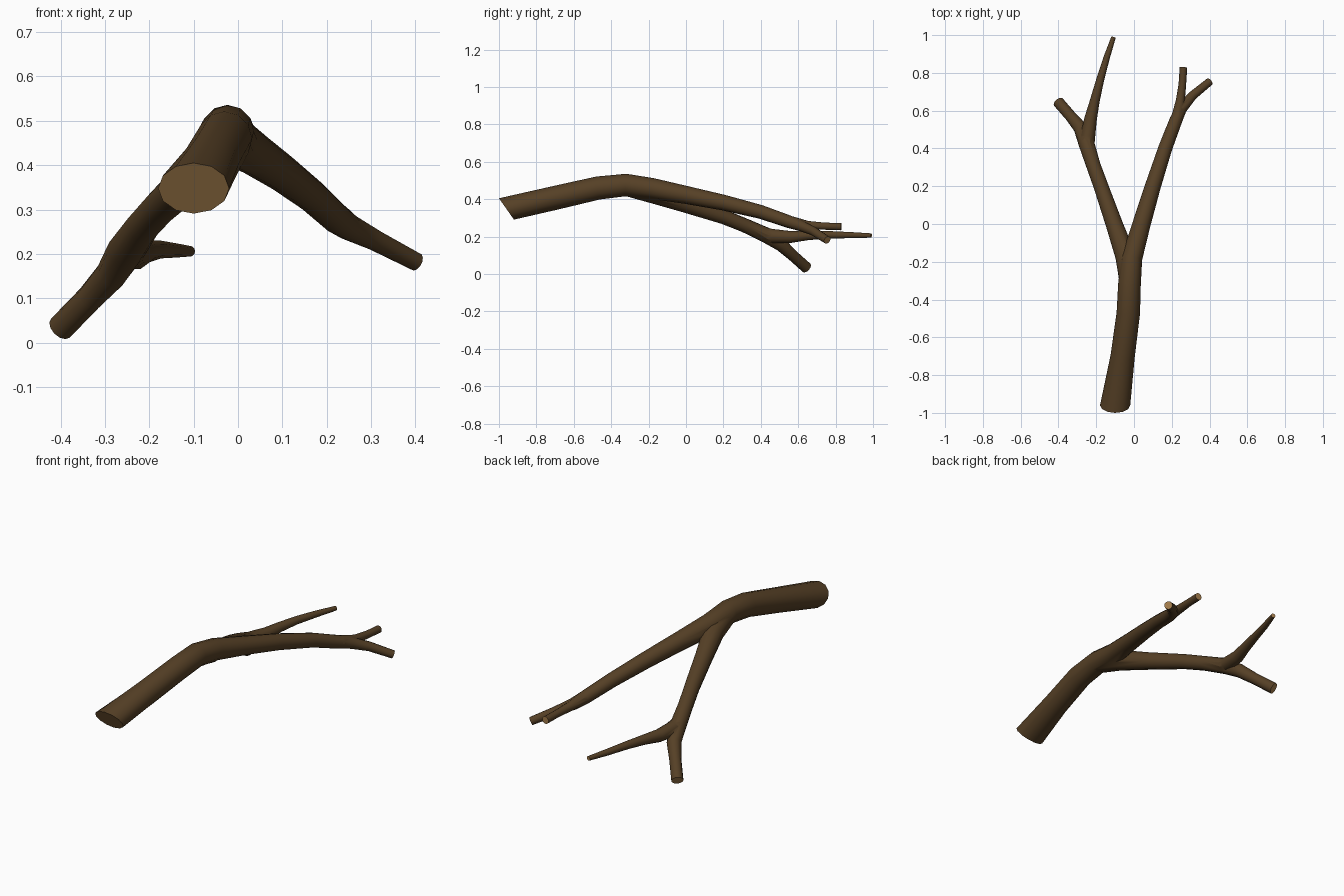
import bpy, bmesh, math
from mathutils import Vector

if "Cube" in bpy.data.objects:
    bpy.data.objects.remove(bpy.data.objects["Cube"])


def material(name, rgb):
    m = bpy.data.materials.new(name)
    m.diffuse_color = (*rgb, 1)
    m.use_nodes = True
    m.node_tree.nodes["Principled BSDF"].inputs["Base Color"].default_value = m.diffuse_color
    return m


BARK = material("brown bark", (0.092, 0.051, 0.019))
WOOD = material("cut wood", (0.38, 0.21, 0.075))


def limb(name, path, sides=12, first_ring=None):
    """Tapered tube through (x, y, z, radius) points with cut-wood end caps."""
    bm = bmesh.new()
    pts = [Vector(p[:3]) for p in path]
    rings = []
    for i, p in enumerate(pts):
        a = (pts[i] - pts[i - 1]).normalized() if i else Vector()
        b = (pts[i + 1] - p).normalized() if i < len(pts) - 1 else Vector()
        d = (a + b).normalized()
        side = d.cross(Vector((0, 0, 1))).normalized()
        up = side.cross(d)
        u, v = side * path[i][3], up * path[i][3]
        if i == 0 and first_ring:
            u, v = map(Vector, first_ring)
        rings.append([bm.verts.new(p + u * math.cos(t) + v * math.sin(t))
                      for t in (2 * math.pi * k / sides for k in range(sides))])
    for r0, r1 in zip(rings, rings[1:]):
        for k in range(sides):
            n = (k + 1) % sides
            bm.faces.new((r0[k], r0[n], r1[n], r1[k]))
    for ring in (rings[0], rings[-1]):
        bm.faces.new(ring).material_index = 1
    bmesh.ops.recalc_face_normals(bm, faces=bm.faces)
    me = bpy.data.meshes.new(name)
    bm.to_mesh(me)
    bm.free()
    me.materials.append(BARK)
    me.materials.append(WOOD)
    ob = bpy.data.objects.new(name, me)
    bpy.context.collection.objects.link(ob)
    return ob


# Main stem running into the right fork and its outer twig; slanted saw cut in front
branch = limb("branch", [
    (-0.10, -0.96, 0.348, 0.07), (-0.06, -0.70, 0.407, 0.064),
    (-0.03, -0.47, 0.460, 0.062), (-0.024, -0.32, 0.476, 0.060),
    (-0.012, -0.18, 0.457, 0.056), (0.04, 0.0, 0.423, 0.048),
    (0.10, 0.20, 0.382, 0.042), (0.165, 0.40, 0.332, 0.037),
    (0.222, 0.55, 0.280, 0.034), (0.25, 0.61, 0.260, 0.030),
    (0.31, 0.68, 0.230, 0.024), (0.402, 0.755, 0.182, 0.021)],
    first_ring=((0.08, 0, 0), (0, -0.04, 0.057)))

# Left fork ending in the short stub
left_fork = limb("left_fork", [
    (-0.026, -0.31, 0.465, 0.050), (-0.045, -0.17, 0.430, 0.054),
    (-0.105, 0.0, 0.372, 0.045), (-0.175, 0.20, 0.306, 0.039),
    (-0.215, 0.31, 0.262, 0.038), (-0.253, 0.43, 0.207, 0.042),
    (-0.285, 0.51, 0.155, 0.036), (-0.335, 0.57, 0.100, 0.030),
    (-0.400, 0.645, 0.033, 0.030)])

# Long thin twig on the left fork
long_twig = limb("long_twig", [
    (-0.240, 0.36, 0.235, 0.026), (-0.246, 0.46, 0.203, 0.040),
    (-0.229, 0.56, 0.198, 0.033), (-0.208, 0.65, 0.206, 0.026),
    (-0.180, 0.76, 0.210, 0.021), (-0.145, 0.88, 0.208, 0.017),
    (-0.108, 0.99, 0.206, 0.012)], 10)

# Short inner twig on the right fork
short_twig = limb("short_twig", [
    (0.195, 0.47, 0.308, 0.022), (0.228, 0.56, 0.279, 0.032),
    (0.245, 0.65, 0.261, 0.024), (0.256, 0.74, 0.256, 0.020),
    (0.262, 0.83, 0.253, 0.020)], 10)

# Join all limbs into one clean skin
bpy.context.view_layer.objects.active = branch
for part in (left_fork, long_twig, short_twig):
    mod = branch.modifiers.new("join", "BOOLEAN")
    mod.operation = "UNION"
    mod.solver = "EXACT"
    mod.object = part
    bpy.ops.object.modifier_apply(modifier=mod.name)
    bpy.data.objects.remove(part)

bpy.ops.object.select_all(action="DESELECT")
branch.select_set(True)
bpy.ops.object.shade_smooth_by_angle(angle=math.radians(50))
